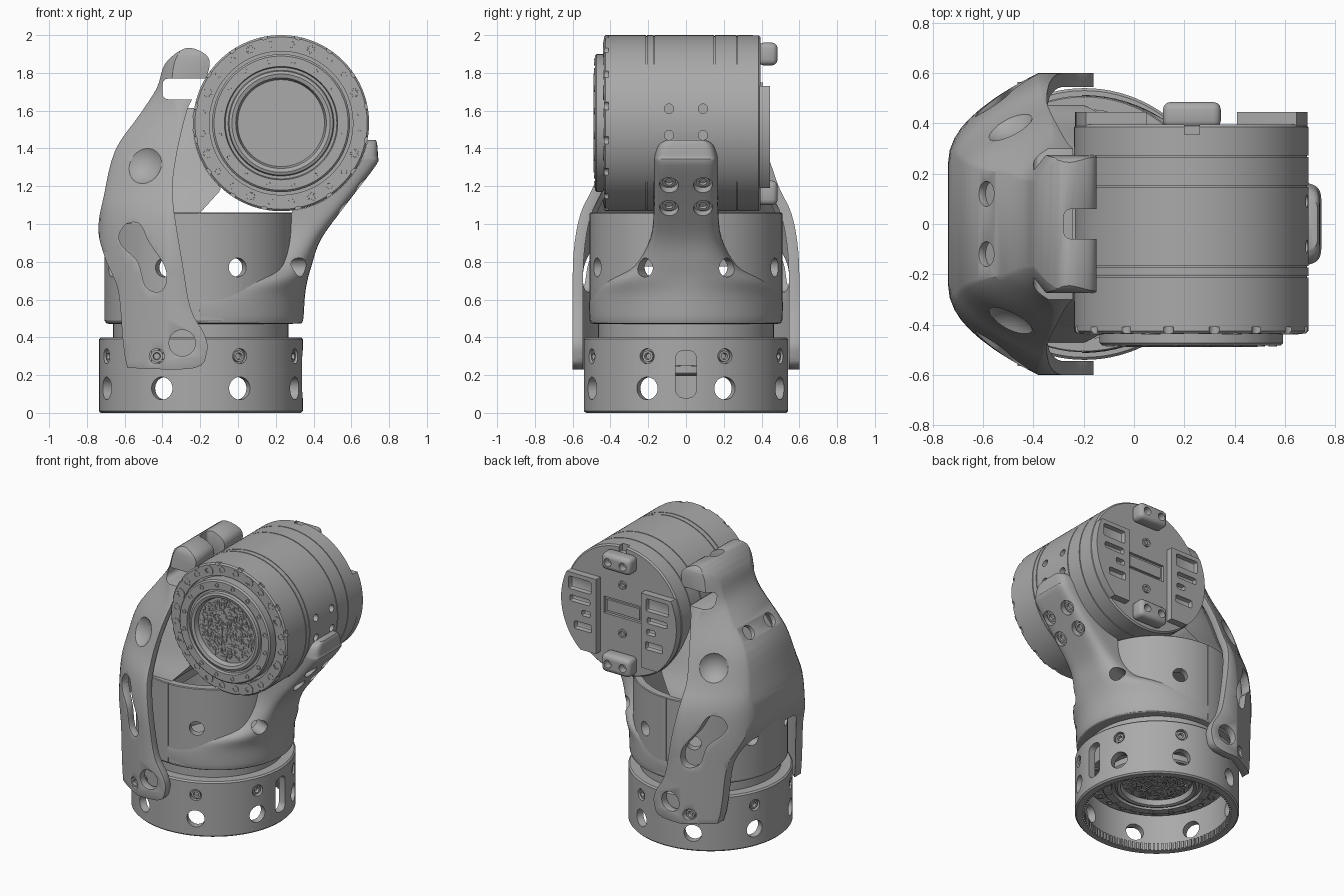
import bpy, bmesh, random
from math import pi, sin, cos, radians
from mathutils import Matrix, Vector

if "Cube" in bpy.data.objects:
    bpy.data.objects.remove(bpy.data.objects["Cube"])
random.seed(4)

grey = bpy.data.materials.new("machined grey")
grey.use_nodes = True
grey.diffuse_color = (0.4, 0.4, 0.4, 1)
grey.node_tree.nodes["Principled BSDF"].inputs["Base Color"].default_value = (0.4, 0.4, 0.4, 1)
ID = Matrix.Identity(4)
CX = -0.197  # axis of the base


def finish(name, bm):
    bmesh.ops.recalc_face_normals(bm, faces=bm.faces)
    me = bpy.data.meshes.new(name)
    bm.to_mesh(me)
    bm.free()
    me.materials.append(grey)
    ob = bpy.data.objects.new(name, me)
    bpy.context.collection.objects.link(ob)
    return ob


def at(x, y, z, direction=(0, 0, 1)):
    """Frame at a point with local z along a direction."""
    return Matrix.Translation((x, y, z)) @ Vector(direction).to_track_quat('Z', 'Y').to_matrix().to_4x4()


def skin(bm, rings, caps):
    rows = [[bm.verts.new(p) for p in ring] for ring in rings]
    n = len(rows[0])
    for a, b in zip(rows, rows[1:]):
        for i in range(n):
            bm.faces.new((a[i], a[(i + 1) % n], b[(i + 1) % n], b[i]))
    if caps:
        bm.faces.new(rows[0])
        bm.faces.new(rows[-1])


def lathe(name, profile, frames=(ID,), steps=96, closed=False):
    """Turn (radius, height) points round each frame's z axis."""
    bm = bmesh.new()
    pts = list(profile) + ([profile[0]] if closed else [])
    for m in frames:
        skin(bm, [[m @ Vector((r * cos(2 * pi * k / steps), r * sin(2 * pi * k / steps), z))
                   for k in range(steps)] for r, z in pts], not closed)
    if closed:
        bmesh.ops.remove_doubles(bm, verts=bm.verts, dist=1e-5)
    return finish(name, bm)


def rod(name, r, z0, z1, frames, steps=32):
    return lathe(name, [(r, z0), (r, z1)], frames, steps)


def screws(name, r, h, frames):
    return lathe(name, [(r, -0.02), (r, h), (r * 0.6, h), (r * 0.5, h - 0.02)], frames, 16)


def prism(name, pts, y0, y1):
    """Push an xz outline along y."""
    bm = bmesh.new()
    skin(bm, [[(x, y, z) for x, z in pts] for y in (y0, y1)], True)
    return finish(name, bm)


def box(name, x0, x1, y0, y1, z0, z1):
    return prism(name, [(x0, z0), (x1, z0), (x1, z1), (x0, z1)], y0, y1)


def loft(name, rings):
    bm = bmesh.new()
    skin(bm, rings, True)
    return finish(name, bm)


def smooth(pts, n, closed=False):
    """Sample a spline through the points."""
    out, c = [], len(pts)
    for i in range(c if closed else c - 1):
        p = [pts[j % c] if closed else pts[min(max(j, 0), c - 1)] for j in range(i - 1, i + 3)]
        for k in range(n):
            t = k / n
            out.append(tuple(0.5 * (2 * b + (d - a) * t + (2 * a - 5 * b + 4 * d - e) * t * t
                             + (3 * b - a - 3 * d + e) * t ** 3) for a, b, d, e in zip(*p)))
    return out if closed else out + [pts[-1]]


def modify(ob, kind, **settings):
    mod = ob.modifiers.new(kind.lower(), kind)
    for key, value in settings.items():
        setattr(mod, key, value)
    bpy.context.view_layer.update()
    me = bpy.data.meshes.new_from_object(ob.evaluated_get(bpy.context.evaluated_depsgraph_get()))
    ob.modifiers.clear()
    ob.data = me


def cut(ob, cutter, op='DIFFERENCE', keep=False):
    modify(ob, 'BOOLEAN', object=cutter, operation=op, solver='EXACT')
    if not keep:
        bpy.data.objects.remove(cutter)


def bevel(ob, width, segments=2):
    modify(ob, 'BEVEL', width=width, segments=segments, limit_method='ANGLE', angle_limit=radians(50))


def radial(z, r):
    """Eight outward frames round the base axis."""
    angles = [radians(22.5 + 45 * k) for k in range(8)]
    return [at(CX + r * cos(a), r * sin(a), z, (cos(a), sin(a), 0)) for a in angles]


def circle(m, r, count, h, offset):
    return [m @ Matrix.Translation((r * cos(a), r * sin(a), h))
            for a in (radians(offset) + 2 * pi * k / count for k in range(count))]


def output_face(prefix, m):
    """Bolted output ring with a meshed centre disc."""
    lathe(prefix + "_output_ring", [(0.365, -0.03), (0.365, 0.04), (0.355, 0.05), (0.30, 0.05), (0.295, 0.03),
          (0.28, 0.03), (0.275, 0.05), (0.26, 0.056), (0.24, 0.05), (0.23, 0.015)], [m])
    screws(prefix + "_ring_screws", 0.017, 0.004, circle(m, 0.33, 16, 0.05, 11))
    screws(prefix + "_rim_bolts", 0.026, 0.005, circle(m, 0.42, 24, 0.0, 7.5))
    screws(prefix + "_large_bolts", 0.038, 0.007, circle(m, 0.42, 8, 0.0, 22.5))
    bm = bmesh.new()
    for k in range(420):
        r, a = 0.215 * random.random() ** 0.5, random.uniform(0, 2 * pi)
        bmesh.ops.create_cube(bm, size=1, matrix=m @ Matrix.Translation((r * cos(a), r * sin(a), 0.016))
            @ Matrix.Rotation(random.choice((0, pi / 4, pi / 2, -pi / 4)), 4, 'Z') @ Matrix.Diagonal((0.03, 0.005, 0.008, 1)))
    finish(prefix + "_disc_mesh", bm)


# Base collar with its holes, slot and toothed rim
base = lathe("base_collar", [(0.53, 0), (0.54, 0.01), (0.54, 0.39), (0.53, 0.4), (0.46, 0.4), (0.46, 0.36),
             (0.49, 0.35), (0.49, 0)], [at(CX, 0, 0)], closed=True)
cut(base, rod("cutter", 0.06, -0.1, 0.1, radial(0.13, 0.53)))
cut(base, rod("cutter", 0.04, -0.02, 0.1, radial(0.3, 0.53)))
slot = box("cutter", 0.2, 0.5, -0.055, 0.055, 0.08, 0.33)
bevel(slot, 0.04, 3)
cut(base, slot)
screws("collar_screws", 0.03, 0.015, radial(0.3, 0.515))
bm = bmesh.new()
for k in range(110):
    bmesh.ops.create_cube(bm, size=1, matrix=Matrix.Translation((CX, 0, 0.025)) @ Matrix.Rotation(2 * pi * k / 110, 4, 'Z')
        @ Matrix.Translation((0.488, 0, 0)) @ Matrix.Diagonal((0.02, 0.014, 0.05, 1)))
finish("rim_teeth", bm)

# Lower drive seen inside the collar
rod("lower_drive", 0.465, 0.25, 0.49, [at(CX, 0, 0)], 96)
output_face("lower", Matrix.Translation((CX, 0, 0.25)) @ Matrix.Rotation(pi, 4, 'X'))

# Upper drive housing; local z points to the front
front = Matrix.Translation((0.228, 0, 1.534)) @ Matrix.Rotation(pi / 2, 4, 'X')
prof = [(0.456, -0.395), (0.466, -0.385)]
for g in (-0.27, -0.15, 0.17, 0.21):
    prof += [(0.466, g - 0.003), (0.46, g - 0.003), (0.46, g + 0.003), (0.466, g + 0.003)]
drive = lathe("upper_drive", prof + [(0.466, 0.39), (0.456, 0.40)], [front], 128)
cut(drive, rod("cutter", 0.025, -0.05, 0.05, [at(0.69, y, z, (1, 0, 0)) for y in (-0.09, 0.09) for z in (1.47, 1.61)]))
rim = lathe("bolt_rim", [(0.466, 0.39), (0.466, 0.425), (0.456, 0.435), (0.38, 0.435), (0.38, 0.39)], [front], 128, True)
cut(rim, rod("cutter", 0.022, 0.41, 0.5, circle(front, 0.472, 16, 0, 11.25), 16))
output_face("upper", front @ Matrix.Translation((0, 0, 0.433)))

# Rear mounting pads, clipped to the housing circle
for side, x0, x1 in (("left", 0.41, 0.75), ("right", -0.3, 0.05)):
    mid = 0.54 if side == "left" else -0.08
    inward = -0.05 if side == "left" else 0.05
    pad = box(side + "_rear_pad", x0, x1, 0.385, 0.445, 1.19, 1.73)
    cut(pad, rod("cutter", 0.462, -0.6, 0.0, [front], 96), 'INTERSECT')
    for x, z, h, w in ((mid, 1.655, 0.045, 0.09), (mid, 1.545, 0.022, 0.08), (mid + inward, 1.46, 0.02, 0.035),
                       (mid + inward / 2, 1.36, 0.028, 0.07)):
        pocket = box("cutter", x - w, x + w, 0.41, 0.5, z - h, z + h)
        bevel(pocket, 0.012)
        cut(pad, pocket)
for name, z0, z1 in (("upper_rear_boss", 1.84, 1.96), ("lower_rear_boss", 1.10, 1.23)):
    boss = box(name, 0.115, 0.345, 0.38, 0.485, z0, z1)
    bevel(boss, 0.03, 3)
    cut(boss, rod("cutter", 0.028, -0.05, 0.05, [at(x, 0.485, (z0 + z1) / 2, (0, 1, 0)) for x in (0.17, 0.29)]))
cut(drive, box("cutter", 0.08, 0.38, 0.375, 0.5, 1.48, 1.60))
cut(drive, box("cutter", 0.2, 0.26, 0.355, 0.5, 1.95, 2.1))
box("rear_bar", 0.10, 0.36, 0.36, 0.39, 1.50, 1.58)
screws("rear_screws", 0.03, 0.012, [at(0.23, 0.395, z, (0, 1, 0)) for z in (1.37, 1.72)])

# Hollow middle body
body = lathe("middle_body", [(0.48, 0.47), (0.50, 0.475), (0.51, 0.49), (0.51, 1.055), (0.505, 1.06), (0.455, 1.06),
             (0.455, 0.52), (0.2, 0.52), (0.2, 0.47)], [at(CX, 0, 0)], closed=True)
for s in (-1, 1):
    cut(body, box("cutter", -0.206, -0.198, s * 0.51 - 0.006, s * 0.51 + 0.006, 0.49, 1.1))
holes = rod("cutter", 0.05, -0.2, 0.2, radial(0.77, 0.5))
cut(body, holes, keep=True)

# Cradle arm growing out of the body: height, outer x, inner x, half width, squareness
rows = [(0.472, 0.325, CX, 0.49, 1), (0.49, 0.345, CX, 0.508, 1), (0.62, 0.355, CX, 0.506, 1), (0.70, 0.368, -0.05, 0.43, 0.9),
        (0.78, 0.39, 0.1, 0.28, 0.7), (0.92, 0.44, 0.2, 0.19, 0.45), (1.1, 0.57, 0.3, 0.17, 0.3), (1.31, 0.73, 0.3, 0.17, 0.25),
        (1.36, 0.74, 0.3, 0.17, 0.25), (1.42, 0.737, 0.3, 0.15, 0.25), (1.445, 0.73, 0.3, 0.11, 0.25)]
arm = loft("cradle_arm", [[(xi + (xo - xi) * max(cos(t), 0) ** e, w * abs(sin(t)) ** e * (1 if t > 0 else -1), z)
           for t in (pi * (k / 39 - 0.5) for k in range(40))] for z, xo, xi, w, e in smooth(rows, 4)])
drive_space = rod("cutter", 0.467, -0.8, 0.8, [front], 96)
cut(arm, drive_space, keep=True)
cut(arm, rod("cutter", 0.457, 0.52, 1.06, [at(CX, 0, 0)], 96))
cut(arm, holes)
bolts = [at(x, y, z, (0.78, 0, -0.62)) for x, z in ((0.645, 1.21), (0.555, 1.085)) for y in (-0.09, 0.09)]
cut(arm, rod("cutter", 0.05, -0.035, 0.2, bolts))
screws("arm_bolts", 0.035, 0.0, [b @ Matrix.Translation((0, 0, -0.02)) for b in bolts])

# Forked rear cover: height, back x, half width, depth of the rounded back
rows = [(0.2, -0.74, 0.60, 0.36), (0.6, -0.74, 0.60, 0.36), (0.85, -0.74, 0.595, 0.36), (1.05, -0.735, 0.56, 0.36),
        (1.2, -0.715, 0.49, 0.36), (1.4, -0.66, 0.42, 0.33), (1.58, -0.54, 0.34, 0.22), (1.70, -0.45, 0.285, 0.1),
        (1.84, -0.40, 0.27, 0.06), (1.91, -0.37, 0.26, 0.06), (1.96, -0.34, 0.22, 0.06)]


def shell(name, inset, top):
    rings = []
    for z, xb, w, depth in smooth(rows, 4):
        if z < top:
            arc = [sin(pi * (k / 36 - 0.5)) for k in range(37)]
            ring = [(xb + inset + (depth - inset) * max(0, (abs(s) - 0.43) / 0.57) ** 1.9, (w - inset) * s, z)
                    for s in arc]
            rings.append([(0.2, inset - w, z)] + ring + [(0.2, w - inset, z)])
    return loft(name, rings)


# Neck filling the inside of the cover and hugging the drive
neck = shell("neck", 0.085, 1.62)
cut(neck, prism("cutter", [(-0.6, 1.0), (-0.2, 1.0), (-0.2, 1.06), (-0.1, 1.17), (0, 1.4), (-0.2, 1.66), (-0.3, 1.66),
                           (-0.42, 1.52), (-0.6, 1.3)], -0.8, 0.8), 'INTERSECT')
cut(neck, drive_space)

outline = [(-0.15, 1.86), (-0.19, 1.91), (-0.28, 1.93), (-0.385, 1.85), (-0.43, 1.72), (-0.52, 1.58), (-0.65, 1.39),
           (-0.71, 1.15), (-0.74, 0.97), (-0.70, 0.81), (-0.635, 0.65), (-0.61, 0.39), (-0.59, 0.26), (-0.55, 0.237),
           (-0.23, 0.237), (-0.165, 0.32), (-0.175, 0.41), (-0.25, 0.55), (-0.295, 0.8), (-0.345, 1.13), (-0.33, 1.34),
           (-0.27, 1.6), (-0.22, 1.69), (-0.17, 1.77)]
cover = shell("forked_cover", 0, 2)
cut(cover, prism("cutter", smooth(outline, 4, True), -0.8, 0.8), 'INTERSECT')
inner = shell("cutter", 0.055, 1.6)
inner.scale.z = 1.02
inner.location.z = -0.03
cut(cover, inner)
window = [(-0.63, 0.94), (-0.59, 1.0), (-0.52, 1.0), (-0.47, 0.9), (-0.39, 0.78), (-0.38, 0.69), (-0.42, 0.64),
          (-0.49, 0.67), (-0.53, 0.8), (-0.61, 0.88)]
cut(cover, prism("cutter", smooth(window, 4, True), -0.8, 0.8))
for x0, x1, y, z0, z1 in ((-0.4, 0.1, 0.8, 1.66, 1.77), (-0.28, 0.1, 0.06, 1.72, 2.1)):
    notch = box("cutter", x0, x1, -y, y, z0, z1)
    bevel(notch, 0.03, 3)
    cut(cover, notch)
cut(cover, rod("cutter", 0.05, -0.3, 0.3, [at(-0.6, y, 1.5, (-1, 0, 0.75)) for y in (-0.12, 0.12)]))
for s, side in ((-1, "right"), (1, "left")):
    cut(cover, rod("cutter", 0.07, -0.1, 0.1, [at(-0.295, s * 0.6, 0.37, (0, s, 0))]))
    cut(cover, rod("cutter", 0.04, -0.1, 0.1, [at(-0.43, s * 0.6, 0.3, (0, s, 0))]))
    screws(side + "_foot_screw", 0.033, 0.0, [at(-0.43, s * 0.565, 0.3, (0, s, 0))])
    bm = bmesh.new()
    bmesh.ops.create_uvsphere(bm, u_segments=40, v_segments=24, radius=0.14,
                              matrix=Matrix.Translation((-0.535, s * 0.468, 1.34)))
    cut(cover, finish("cutter", bm))
bevel(cover, 0.02)

# Smooth shading with sharp machined edges
for ob in bpy.context.scene.objects:
    ob.select_set(ob.type == 'MESH')
    if ob.type == 'MESH':
        bpy.context.view_layer.objects.active = ob
bpy.ops.object.shade_smooth_by_angle(angle=radians(32))
